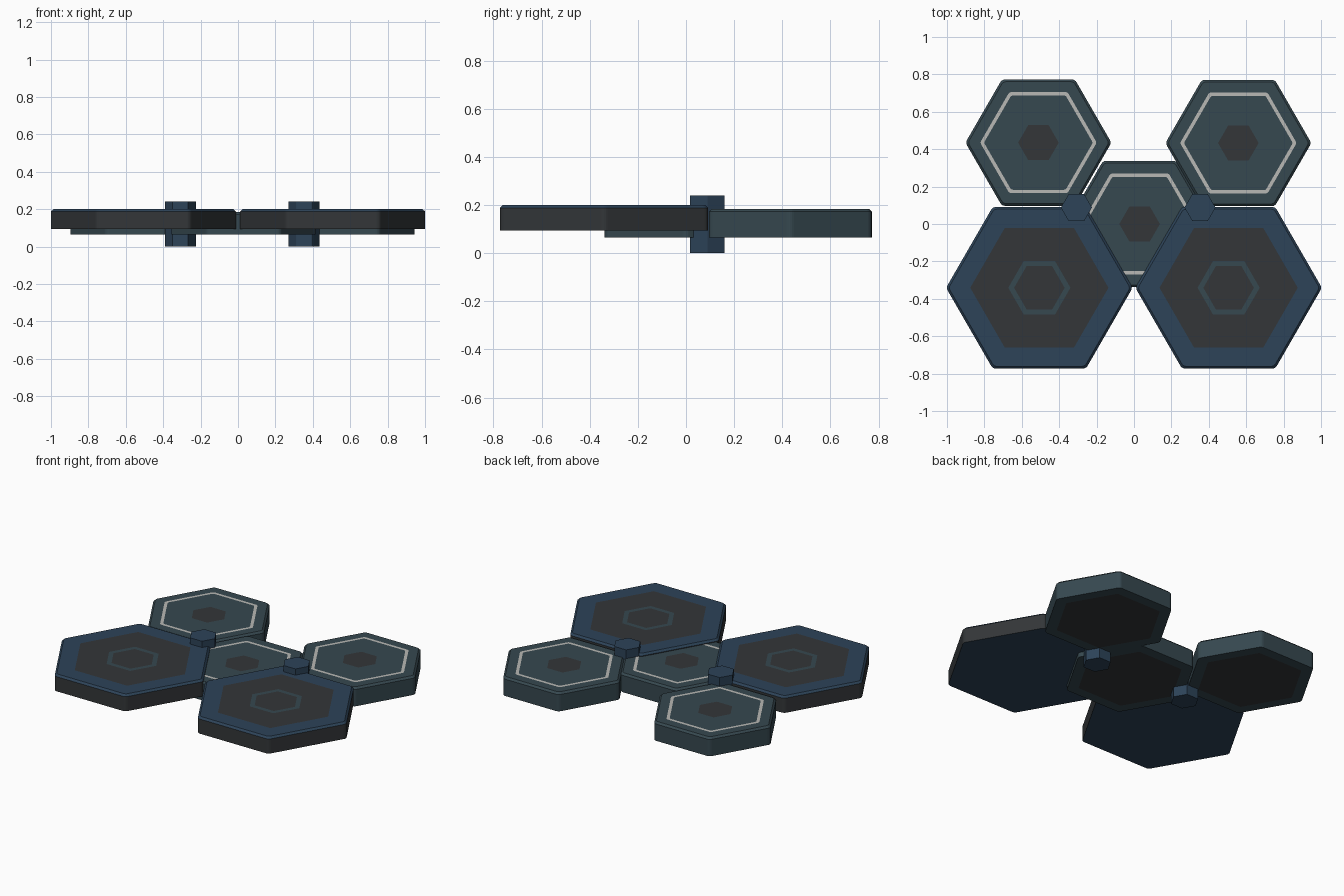
import bpy, bmesh
from math import cos, sin, pi, radians

if "Cube" in bpy.data.objects:
    bpy.data.objects.remove(bpy.data.objects["Cube"])


def material(name, rgb):
    m = bpy.data.materials.new(name)
    m.diffuse_color = (*rgb, 1)
    m.use_nodes = True
    m.node_tree.nodes["Principled BSDF"].inputs["Base Color"].default_value = m.diffuse_color
    return m


BLUE = material("navy_blue", (0.026, 0.056, 0.098))
GREY = material("charcoal", (0.033, 0.037, 0.040))
TEAL = material("slate_teal", (0.037, 0.065, 0.080))
PALE = material("pale_grey", (0.48, 0.48, 0.46))
MATS = [BLUE, GREY, TEAL, PALE]
C30 = cos(radians(30))


def hexagon(apothem, radius, segs=4):
    """Points of a hexagon (corners on the x axis) with rounded corners."""
    pts = []
    for k in range(6):
        a = k * pi / 3
        d = (apothem - radius) / C30
        for i in range(segs + 1):
            t = a - pi / 6 + i * pi / 3 / segs
            pts.append((d * cos(a) + radius * cos(t), d * sin(a) + radius * sin(t)))
    return pts


def hex_stack(name, loc, loops, bands, caps, segs=4):
    """Skin hexagon loops (apothem, corner radius, z) from bottom to top."""
    bm = bmesh.new()
    rings = [[bm.verts.new((x, y, z)) for x, y in hexagon(a, r, segs)] for a, r, z in loops]
    n = len(rings[0])
    for lo, hi, mat in zip(rings, rings[1:], bands):
        for i in range(n):
            j = (i + 1) % n
            bm.faces.new((lo[i], lo[j], hi[j], hi[i])).material_index = MATS.index(mat)
    bm.faces.new(rings[0][::-1]).material_index = MATS.index(caps[0])
    bm.faces.new(rings[-1]).material_index = MATS.index(caps[1])
    me = bpy.data.meshes.new(name)
    bm.to_mesh(me)
    bm.free()
    for m in MATS:
        me.materials.append(m)
    ob = bpy.data.objects.new(name, me)
    ob.location = (*loc, 0)
    bpy.context.collection.objects.link(ob)
    return ob


# large front pads: grey wall, blue rim, grey face with a teal ring
for side, x in (("left", -0.506), ("right", 0.506)):
    hex_stack(f"large_pad_{side}", (x, -0.341),
              [(0.432, 0.03, 0.095), (0.432, 0.03, 0.188), (0.420, 0.026, 0.20),
               (0.320, 0.004, 0.20), (0.144, 0.004, 0.20), (0.117, 0.004, 0.20)],
              [GREY, BLUE, BLUE, GREY, TEAL], (BLUE, GREY))

# small pads: teal body, pale ring, grey centre, grey panel underneath
for name, loc in (("small_pad_left", (-0.511, 0.435)),
                  ("small_pad_right", (0.558, 0.433)),
                  ("small_pad_centre", (0.03, 0.0))):
    hex_stack(name, loc,
              [(0.275, 0.01, 0.065), (0.338, 0.03, 0.065), (0.338, 0.03, 0.172),
               (0.326, 0.026, 0.184), (0.270, 0.02, 0.184), (0.252, 0.016, 0.184),
               (0.094, 0.003, 0.184)],
              [TEAL, TEAL, TEAL, TEAL, PALE, TEAL], (GREY, GREY))

# hexagonal connector pins between the pads
for side, x in (("left", -0.308), ("right", 0.353)):
    hex_stack(f"pin_{side}", (x, 0.088),
              [(0.072, 0.001, 0.0), (0.072, 0.001, 0.24)], [BLUE], (BLUE, BLUE), 1)
